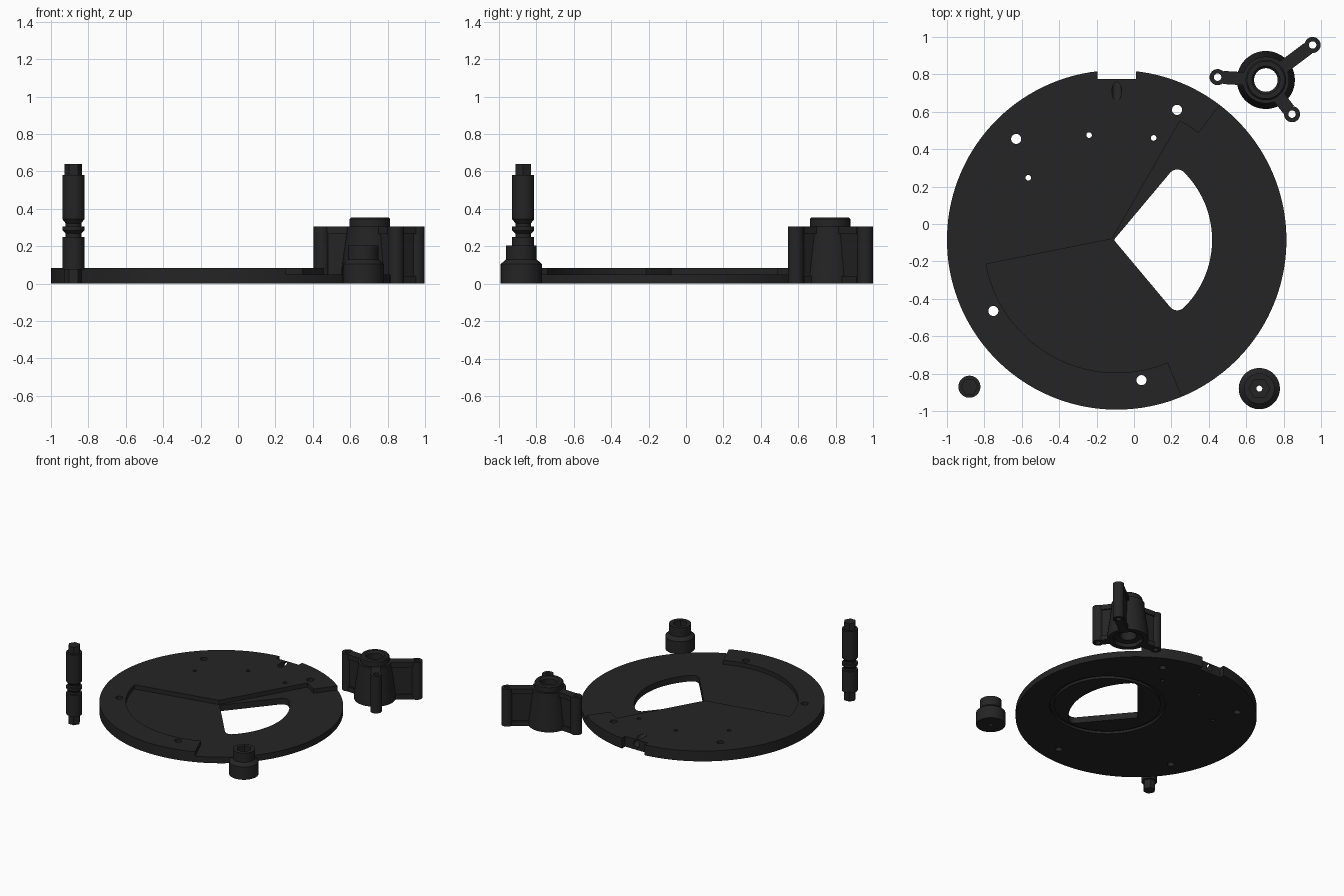
import bpy, bmesh, math
from mathutils import Matrix, Vector

if "Cube" in bpy.data.objects:
    bpy.data.objects.remove(bpy.data.objects["Cube"])

black = bpy.data.materials.new("matte black")
black.diffuse_color = (0.018, 0.018, 0.018, 1)
black.use_nodes = True
black.node_tree.nodes["Principled BSDF"].inputs["Base Color"].default_value = black.diffuse_color


def finish(bm, name, loc=(0, 0, 0)):
    bmesh.ops.recalc_face_normals(bm, faces=bm.faces)
    me = bpy.data.meshes.new(name)
    bm.to_mesh(me)
    bm.free()
    me.materials.append(black)
    ob = bpy.data.objects.new(name, me)
    ob.location = loc
    bpy.context.collection.objects.link(ob)
    return ob


def smooth(ob):
    bpy.ops.object.select_all(action='DESELECT')
    ob.select_set(True)
    bpy.context.view_layer.objects.active = ob
    bpy.ops.object.shade_smooth_by_angle(angle=math.radians(30))


def prism(name, pts, z0, z1, loc=(0, 0, 0)):
    """Extrude a flat outline from z0 to z1."""
    bm = bmesh.new()
    f = bm.faces.new([bm.verts.new((x, y, z0)) for x, y in pts])
    up = bmesh.ops.extrude_face_region(bm, geom=[f])["geom"]
    bmesh.ops.translate(bm, vec=(0, 0, z1 - z0),
                        verts=[v for v in up if isinstance(v, bmesh.types.BMVert)])
    return finish(bm, name, loc)


def lathe(name, profile, loc, n=64):
    """Spin a closed (radius, height) loop round z."""
    bm = bmesh.new()
    rings = []
    for r, z in profile:
        if r == 0:
            rings.append([bm.verts.new((0, 0, z))] * n)
        else:
            rings.append([bm.verts.new((r * math.cos(a), r * math.sin(a), z))
                          for a in (2 * math.pi * i / n for i in range(n))])
    for a, b in zip(rings, rings[1:] + rings[:1]):
        if a[0] is a[1] and b[0] is b[1]:
            continue
        for i in range(n):
            j = (i + 1) % n
            vs = list(dict.fromkeys([a[i], a[j], b[j], b[i]]))
            bm.faces.new(vs)
    return finish(bm, name, loc)


def arc(r, a0, a1, n, c=(0, 0)):
    return [(c[0] + r * math.cos(math.radians(a0 + (a1 - a0) * i / n)),
             c[1] + r * math.sin(math.radians(a0 + (a1 - a0) * i / n))) for i in range(n + 1)]


def circle(r, n=32):
    return arc(r, 0, 360, n)[:-1]


def cut(ob, cutters):
    """Subtract the cutters from ob and remove them."""
    for c in cutters:
        m = ob.modifiers.new("cut", 'BOOLEAN')
        m.operation, m.solver, m.object = 'DIFFERENCE', 'EXACT', c
    bpy.context.view_layer.update()
    me = bpy.data.meshes.new_from_object(ob.evaluated_get(bpy.context.evaluated_depsgraph_get()))
    ob.modifiers.clear()
    ob.data = me
    for c in cutters:
        bpy.data.objects.remove(c)


# ---- round base plate ----
C = (-0.0925, -0.085, 0)
T = 0.085
plate = prism("base_plate", circle(0.9075, 160), 0, T, C)
cutters = []

# stepped recess on the top
recess = ([(-0.025, 0.005)] + arc(0.71, 190.5, 292.6, 50) + arc(1.0, 292.6, 412.6, 40)
          + arc(0.72, 412.6, 422, 6))
cutters.append(prism("recess_cutter", recess, 0.05, 0.2, C))

# fan-shaped window with rounded corners
R, fr, half = 0.51, 0.05, 51.5
mid = half - math.degrees(math.asin(fr / (R - fr)))
cc = [((R - fr) * math.cos(math.radians(s * mid)), (R - fr) * math.sin(math.radians(s * mid)))
      for s in (-1, 1)]
fan = (arc(0.012, 231.5, 128.5, 4) + arc(fr, half + 90, mid, 10, cc[1])
       + arc(R, mid, -mid, 40)[1:-1] + arc(fr, -mid, -half - 90, 10, cc[0]))
cutters.append(prism("window_cutter", fan, -0.1, 0.2, C))

# ring groove underneath
cutters.append(lathe("groove_cutter", [(0.40, -0.05), (0.435, -0.05), (0.435, 0.02), (0.40, 0.02)],
                     (0.19, -0.085, 0), 96))

# edge notch and the slanted hole leading to it
cutters.append(prism("notch_cutter", [(-0.195, 0.775), (0.01, 0.775), (0.01, 1), (-0.195, 1)], -0.1, 0.2))
slant = prism("slant_cutter", circle(0.026, 24), -0.075, 0.1, (-0.0925, 0.72, 0.078))
slant.rotation_euler = Vector((0, -0.1, 0.06)).to_track_quat('Z', 'Y').to_euler()
cutters.append(slant)

# screw holes
for r, spots in ((0.027, ((-0.63, 0.455), (0.23, 0.61), (-0.752, -0.465), (0.04, -0.835))),
                 (0.015, ((-0.24, 0.475), (0.105, 0.46), (-0.565, 0.247)))):
    for x, y in spots:
        cutters.append(prism("hole_cutter", circle(r, 24), -0.1, 0.2, (x, y, 0)))
cut(plate, cutters)
smooth(plate)

# ---- three-armed bracket ----
H = (0.705, 0.77, 0)
hub = lathe("bracket_hub", [(0.115, 0), (0.155, 0), (0.155, 0.045), (0.125, 0.27), (0.125, 0.305),
                            (0.108, 0.305), (0.108, 0.345), (0.1, 0.355), (0.075, 0.355),
                            (0.063, 0.34), (0.063, 0.03), (0.115, 0.03)], H)
smooth(hub)
for i, (x, y) in enumerate(((0.447, 0.785), (0.955, 0.957), (0.845, 0.587)), 1):
    post = lathe(f"arm_post_{i}", [(0.02, 0), (0.043, 0), (0.043, 0.305), (0.02, 0.305)], (x, y, 0), 32)
    smooth(post)
    d = math.hypot(x - H[0], y - H[1])
    ang = math.atan2(y - H[1], x - H[0])
    # thin web between two wider flanges
    bm = bmesh.new()
    x0, x1 = 0.105, d - 0.03
    for w, z0, z1 in ((0.07, 0, 0.04), (0.045, 0.04, 0.265), (0.07, 0.265, 0.305)):
        mat = (Matrix.Rotation(ang, 4, 'Z') @ Matrix.Translation(((x0 + x1) / 2, 0, (z0 + z1) / 2))
               @ Matrix.Diagonal((x1 - x0, w, z1 - z0, 1)))
        bmesh.ops.create_cube(bm, size=1, matrix=mat)
    finish(bm, f"bracket_arm_{i}", H)

# ---- stepped knob with hexagonal socket ----
K = (0.67, -0.88, 0)
knob = lathe("knob", [(0, 0), (0.11, 0), (0.11, 0.105), (0.082, 0.13), (0.082, 0.205), (0, 0.205)], K)
cut(knob, [prism("socket_cutter", circle(0.055, 6), 0.13, 0.3, K),
           prism("bore_cutter", circle(0.016, 24), -0.1, 0.3, K)])
smooth(knob)

# ---- grooved pin with hexagonal ends ----
P = (-0.88, -0.87, 0)
pin = lathe("pin", [(0, 0.075), (0.059, 0.075), (0.059, 0.25), (0.042, 0.25), (0.042, 0.268),
                    (0.059, 0.285), (0.059, 0.305), (0.042, 0.305), (0.042, 0.323),
                    (0.059, 0.345), (0.059, 0.582), (0, 0.582)], P, 48)
smooth(pin)
prism("pin_lower_end", circle(0.047, 6), 0, 0.08, P)
prism("pin_upper_end", circle(0.047, 6), 0.575, 0.64, P)
